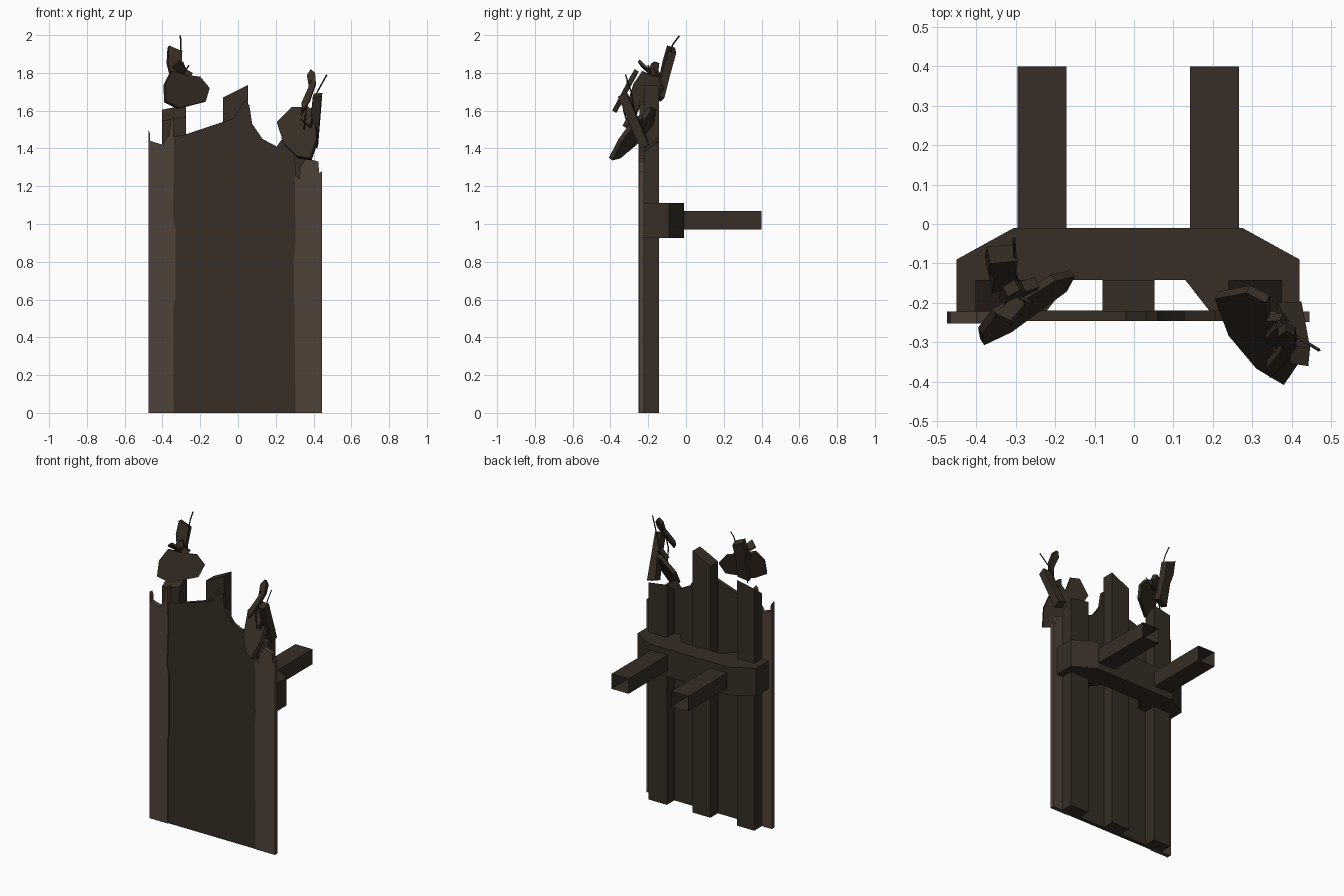
import bpy, bmesh
from mathutils import Vector


def material(name, rgb):
    m = bpy.data.materials.new(name)
    m.diffuse_color = (*rgb, 1)
    return m


DARK = material("dark_wood", (0.038, 0.027, 0.018))
LIGHT = material("weathered_wood", (0.080, 0.055, 0.040))


def prism(name, pts, offset, mat=DARK, skip=None):
    """Extrude a 3D polygon along offset; optionally drop faces pointing along skip."""
    bm = bmesh.new()
    a = [bm.verts.new(p) for p in pts]
    b = [bm.verts.new(Vector(p) + Vector(offset)) for p in pts]
    bm.faces.new(a)
    bm.faces.new(b[::-1])
    n = len(a)
    for i in range(n):
        bm.faces.new((a[i], b[i], b[(i + 1) % n], a[(i + 1) % n]))
    bmesh.ops.recalc_face_normals(bm, faces=bm.faces)
    if skip:
        bm.normal_update()
        gone = [f for f in bm.faces if f.normal.dot(Vector(skip)) > 0.9]
        bmesh.ops.delete(bm, geom=gone, context='FACES')
    me = bpy.data.meshes.new(name)
    bm.to_mesh(me)
    bm.free()
    me.materials.append(mat)
    ob = bpy.data.objects.new(name, me)
    bpy.context.collection.objects.link(ob)
    return ob


def board(name, profile, y0, y1, mat=DARK):
    return prism(name, [(x, y0, z) for x, z in profile], (0, y1 - y0, 0), mat)


def splinter(name, profile, plane, thick):
    """Flat shard: front outline placed on the plane y = a + b*(z-z0) + c*(x-x0)."""
    a, b, z0, c, x0 = plane
    n = Vector((-c, 1, -b)).normalized() * thick
    return prism(name, [(x, a + b * (z - z0) + c * (x - x0), z) for x, z in profile], n)


def twig(name, pts, r):
    cu = bpy.data.curves.new(name + "_path", 'CURVE')
    cu.dimensions = '3D'
    cu.bevel_depth = r
    cu.bevel_resolution = 0
    cu.use_fill_caps = True
    sp = cu.splines.new('POLY')
    sp.points.add(len(pts) - 1)
    for p, co in zip(sp.points, pts):
        p.co = (*co, 1)
    cu.materials.append(DARK)
    ob = bpy.data.objects.new(name, cu)
    bpy.context.collection.objects.link(ob)


# Broken central sheet
board("centre_sheet", [
    (-0.345, 0), (0.305, 0), (0.305, 1.25), (0.30, 1.42), (0.24, 1.46), (0.205, 1.41),
    (0.13, 1.45), (0.075, 1.53), (0.06, 1.63), (0.03, 1.65), (-0.02, 1.56),
    (-0.08, 1.54), (-0.275, 1.475), (-0.345, 1.46)], -0.246, -0.22)

# Paler side planks with ragged tops and inner edges
board("left_plank", [
    (-0.475, 0), (-0.34, 0), (-0.342, 0.55), (-0.332, 0.6), (-0.332, 0.98), (-0.345, 1.05),
    (-0.338, 1.3), (-0.342, 1.57), (-0.355, 1.55), (-0.365, 1.47), (-0.39, 1.44),
    (-0.40, 1.42), (-0.465, 1.44), (-0.466, 1.48), (-0.475, 1.50)], -0.252, -0.222, LIGHT)
board("right_plank", [
    (0.305, 0), (0.445, 0), (0.445, 1.28), (0.43, 1.27), (0.425, 1.33), (0.36, 1.35),
    (0.33, 1.30), (0.325, 1.24), (0.30, 1.26), (0.305, 0.9), (0.295, 0.8),
    (0.30, 0.4)], -0.249, -0.222, LIGHT)

# Upright posts, tops cut on a slant
for name, x0, x1, zl, zr, drop in (("left_post", -0.402, -0.275, 1.605, 1.63, 0.06),
                                   ("middle_post", -0.08, 0.052, 1.67, 1.735, 0.0),
                                   ("right_post", 0.24, 0.375, 1.46, 1.44, 0.06)):
    ob = board(name, [(x0, 0), (x1, 0), (x1, zr), (x0, zl)], -0.222, -0.142)
    for v in ob.data.vertices:
        if v.co.z > 1 and v.co.y < -0.2:
            v.co.z -= drop

# Notched crossbar
prism("crossbar", [(x, y, 0.925) for x, y in (
    (-0.45, -0.225), (-0.45, -0.09), (-0.305, -0.01), (0.275, -0.01), (0.42, -0.09),
    (0.42, -0.225), (0.195, -0.225), (0.13, -0.142), (-0.16, -0.142), (-0.225, -0.225))],
    (0, 0, 0.185))

# Rear support beams, open at the far end
for side, x in (("left", -0.295), ("right", 0.142)):
    prism(side + "_beam", [(x, -0.02, 0.97), (x + 0.124, -0.02, 0.97),
                           (x + 0.124, -0.02, 1.07), (x, -0.02, 1.07)],
          (0, 0.42, 0), skip=(0, 1, 0))

# Left splinter cluster
splinter("left_shard", [(-0.385, 1.74), (-0.38, 1.65), (-0.31, 1.615), (-0.17, 1.65),
                        (-0.15, 1.72), (-0.2, 1.78), (-0.28, 1.79), (-0.35, 1.81)],
         (-0.215, 0.35, 1.71, 0.65, -0.27), 0.02)
splinter("left_tall_chip", [(-0.36, 1.66), (-0.29, 1.68), (-0.30, 1.80), (-0.295, 1.915),
                            (-0.365, 1.945), (-0.37, 1.86), (-0.355, 1.8)],
         (-0.165, 0.27, 1.68, 0.2, -0.33), 0.045)
splinter("left_small_chip", [(-0.33, 1.78), (-0.25, 1.775), (-0.24, 1.80), (-0.275, 1.82),
                             (-0.29, 1.86), (-0.32, 1.85)],
         (-0.18, 0.3, 1.8, 0.5, -0.28), 0.03)
splinter("left_thin_chip", [(-0.35, 1.83), (-0.3, 1.79), (-0.275, 1.82), (-0.31, 1.86)],
         (-0.2, -0.9, 1.8, 0.2, -0.3), 0.015)
twig("left_twig", [(-0.30, -0.10, 1.87), (-0.303, -0.07, 1.95), (-0.305, -0.035, 1.997)], 0.004)
twig("left_low_twig", [(-0.34, -0.16, 1.62), (-0.32, -0.17, 1.75), (-0.26, -0.2, 1.84)], 0.004)

# Right splinter cluster
splinter("right_shard", [(0.205, 1.54), (0.24, 1.43), (0.31, 1.36), (0.38, 1.35),
                         (0.415, 1.45), (0.41, 1.52), (0.37, 1.58), (0.335, 1.55),
                         (0.335, 1.62), (0.285, 1.62)],
         (-0.19, 0.69, 1.54, -0.5, 0.205), 0.025)
splinter("right_tall_chip", [(0.36, 1.42), (0.42, 1.40), (0.43, 1.52), (0.442, 1.675),
                             (0.395, 1.67), (0.385, 1.55)],
         (-0.245, -0.42, 1.41, -0.1, 0.4), 0.05)
splinter("right_leaf_chip", [(0.335, 1.64), (0.345, 1.60), (0.38, 1.66), (0.412, 1.75),
                             (0.408, 1.80), (0.385, 1.82), (0.365, 1.79), (0.375, 1.73)],
         (-0.37, 0.55, 1.64, -0.05, 0.37), 0.025)
splinter("right_small_chip", [(0.33, 1.56), (0.38, 1.52), (0.40, 1.60), (0.36, 1.63)],
         (-0.30, 0.6, 1.57, -0.3, 0.36), 0.025)
twig("right_twig", [(0.38, -0.27, 1.58), (0.42, -0.29, 1.70), (0.47, -0.32, 1.79)], 0.004)
twig("right_low_twig", [(0.35, -0.30, 1.5), (0.36, -0.33, 1.6), (0.385, -0.31, 1.76)], 0.004)
